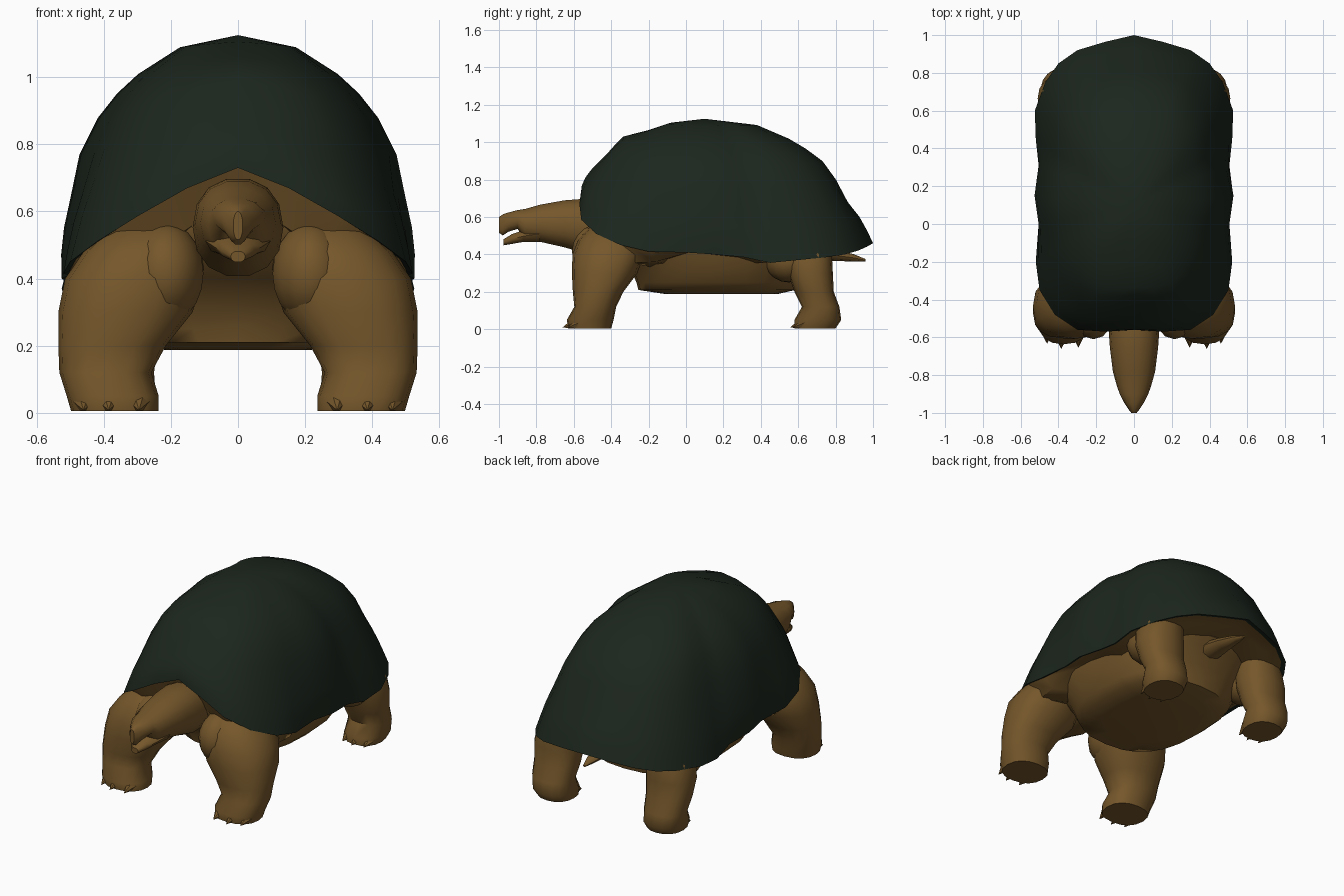
import bpy, bmesh, math
from mathutils import Vector

if "Cube" in bpy.data.objects:
    bpy.data.objects.remove(bpy.data.objects["Cube"])


def material(name, rgb):
    m = bpy.data.materials.new(name)
    m.diffuse_color = (*rgb, 1)
    m.use_nodes = True
    m.node_tree.nodes["Principled BSDF"].inputs["Base Color"].default_value = m.diffuse_color
    return m


GREEN = material("dark green shell", (0.0115, 0.0195, 0.0125))
BROWN = material("brown skin", (0.178, 0.095, 0.024))


def finish(bm, name, mats, angle=50):
    bmesh.ops.recalc_face_normals(bm, faces=bm.faces)
    me = bpy.data.meshes.new(name)
    bm.to_mesh(me)
    bm.free()
    ob = bpy.data.objects.new(name, me)
    bpy.context.collection.objects.link(ob)
    for m in mats:
        me.materials.append(m)
    bpy.ops.object.select_all(action='DESELECT')
    ob.select_set(True)
    bpy.context.view_layer.objects.active = ob
    bpy.ops.object.shade_smooth_by_angle(angle=math.radians(angle))
    return ob


def bridge(bm, a, b, mat=0):
    n = len(a)
    for i in range(n):
        j = (i + 1) % n
        bm.faces.new((a[i], a[j], b[j], b[i])).material_index = mat


def loft(name, rings, mats=(BROWN,), angle=50):
    bm = bmesh.new()
    loops = [[bm.verts.new(p) for p in r] for r in rings]
    for a, b in zip(loops, loops[1:]):
        bridge(bm, a, b)
    bm.faces.new(loops[0])
    bm.faces.new(loops[-1])
    return finish(bm, name, mats, angle)


def oval(rx, ry, n=16, power=2.0):
    pts = []
    for i in range(n):
        a = 2 * math.pi * i / n
        c, s = math.cos(a), math.sin(a)
        pts.append((rx * math.copysign(abs(c) ** (2 / power), c),
                    ry * math.copysign(abs(s) ** (2 / power), s)))
    return pts


def flat_ring(z, cx, rx, cy, ry, n=16, power=2.3):
    return [(cx + u, cy + v, z) for u, v in oval(rx, ry, n, power)]


def upright_ring(y, z0, z1, rx, n=14):
    return [(u, y, (z0 + z1) / 2 + v) for u, v in oval(rx, (z1 - z0) / 2, n, 2.2)]


# Shell: half of the rim outline, mirrored, then rings rising to the crown
half_rim = [(0, -.56, .73), (.15, -.57, .67), (.30, -.56, .585), (.42, -.48, .51),
            (.50, -.35, .45), (.52, -.20, .415), (.505, 0, .41), (.525, .15, .40),
            (.505, .31, .385), (.52, .45, .355), (.525, .60, .37), (.47, .75, .385),
            (.40, .85, .40), (.30, .92, .42), (.15, .965, .44), (0, 1.0, .46)]
rim = half_rim + [(-x, y, z) for x, y, z in half_rim[-2:0:-1]]
CY, TOP = 0.1, 1.125
# height fraction, then radius fraction toward front, back, sides and corners
profile = [(0, 1, 1, 1, 1), (.10, .995, .965, 1.005, .965), (.21, .965, .92, .99, .925),
           (.33, .91, .85, .955, .87), (.51, .80, .78, .905, .79), (.66, .72, .70, .80, .70),
           (.76, .66, .60, .69, .61), (.84, .47, .50, .57, .50), (.95, .26, .31, .33, .31)]


def shell_point(p, row):
    h, front, back, side, corner = row
    x, y, z = p
    w = min(1, (abs(x) / .5) ** 1.5)
    r = (front if y < CY else back) * (1 - w) + side * w
    k = min(1, 1.35 * abs(x) / .52 * min(1, abs(y - CY) / .5))
    r += (corner - r) * k ** 1.5
    return (x * r, CY + (y - CY) * r, z + (TOP - z) * h)


bm = bmesh.new()
loops = [[bm.verts.new(shell_point(p, row)) for p in rim] for row in profile]
for a, b in zip(loops, loops[1:]):
    bridge(bm, a, b)
crown = bm.verts.new((0, CY, TOP))
for i in range(len(rim)):
    bm.faces.new((loops[-1][i], loops[-1][(i + 1) % len(rim)], crown))


# underside: narrow green lip, then skin that hangs down toward the front
def under(p, r, dz):
    return bm.verts.new((p[0] * r, CY + (p[1] - CY) * r, p[2] + dz))


def droop(p):
    return -.11 * max(0, min(1, (.0 - p[1]) / .4))


lip = [under(p, .965, .008) for p in rim]
skin = [under(p, .88, droop(p)) for p in rim]
inner = [under(p, .55, droop(p) * 1.3) for p in rim]
bridge(bm, loops[0], lip, 0)
bridge(bm, lip, skin, 1)
bridge(bm, skin, inner, 1)
bm.faces.new(inner).material_index = 1
finish(bm, "shell", (GREEN, BROWN), 42)

# Body with flat belly plate
loft("body", [flat_ring(z, 0, rx, cy, ry, 24, 2.6) for z, rx, cy, ry in
              [(.188, .22, .19, .30), (.21, .33, .165, .42), (.25, .375, .165, .43),
               (.32, .41, .165, .46), (.40, .45, .165, .53), (.45, .46, .15, .59),
               (.55, .41, .10, .60), (.62, .35, .08, .59)]])

# Neck with upper head, and lower jaw below the open mouth
loft("neck_and_head", [upright_ring(*r) for r in
                       [(-.35, .41, .67, .13), (-.55, .405, .70, .135), (-.65, .435, .692, .128),
                        (-.78, .465, .668, .112), (-.86, .475, .645, .09), (-.90, .535, .638, .075),
                        (-.95, .52, .625, .05), (-.98, .50, .615, .03), (-1.0, .515, .60, .014)]])
loft("lower_jaw", [upright_ring(*r, 10) for r in
                   [(-.78, .463, .56, .097), (-.87, .465, .53, .075),
                    (-.93, .455, .51, .052), (-.975, .448, .482, .022)]])

# Tail
loft("tail", [upright_ring(*r, 8) for r in
              [(.62, .36, .46, .08), (.78, .365, .43, .055), (.90, .362, .40, .028),
               (.96, .362, .375, .008)]])

# Leg rings: z, centre x, radius x, centre y, radius y
front_rings = [(.005, .367, .13, -.515, .115), (.05, .373, .137, -.512, .125),
               (.12, .395, .137, -.485, .112), (.20, .375, .16, -.47, .135),
               (.30, .335, .20, -.435, .175), (.40, .31, .205, -.415, .192),
               (.48, .28, .18, -.40, .175), (.54, .265, .13, -.39, .13),
               (.565, .26, .07, -.38, .07)]
rear_rings = [(.005, .36, .105, .69, .11), (.05, .365, .12, .705, .125),
              (.12, .37, .12, .72, .10), (.20, .37, .13, .685, .105),
              (.30, .37, .14, .665, .12), (.40, .36, .13, .65, .13),
              (.50, .33, .11, .63, .12)]


def claw(name, x, y, z):
    bm = bmesh.new()
    base = [bm.verts.new((x + u, y + .075, z + v + .015)) for u, v in oval(.038, .038, 6)]
    tip = bm.verts.new((x, y, z - .017))
    bm.faces.new(base)
    for i in range(6):
        bm.faces.new((base[i], base[(i + 1) % 6], tip))
    finish(bm, name, (BROWN,), 35)


def blob(name, centre, radii):
    bm = bmesh.new()
    bmesh.ops.create_uvsphere(bm, u_segments=14, v_segments=10, radius=1)
    for v in bm.verts:
        v.co = Vector(centre) + Vector([a * b for a, b in zip(v.co, radii)])
    finish(bm, name, (BROWN,))


for side, s in (("right", 1), ("left", -1)):
    for part, rings, claws in (
            ("front", front_rings, [(.295, -.655), (.385, -.662), (.46, -.635)]),
            ("rear", rear_rings, [(.29, .57), (.36, .555), (.43, .57)])):
        loft(f"{side}_{part}_leg", [flat_ring(z, s * cx, rx, cy, ry)
                                    for z, cx, rx, cy, ry in rings])
        for k, (x, y) in enumerate(claws):
            claw(f"{side}_{part}_claw_{k + 1}", s * x, y, .025)
    # inner shoulder fold and thigh fold
    blob(f"{side}_shoulder_fold", (s * .215, -.455, .415), (.115, .155, .15))
    blob(f"{side}_thigh_fold", (s * .35, .55, .37), (.125, .13, .12))
